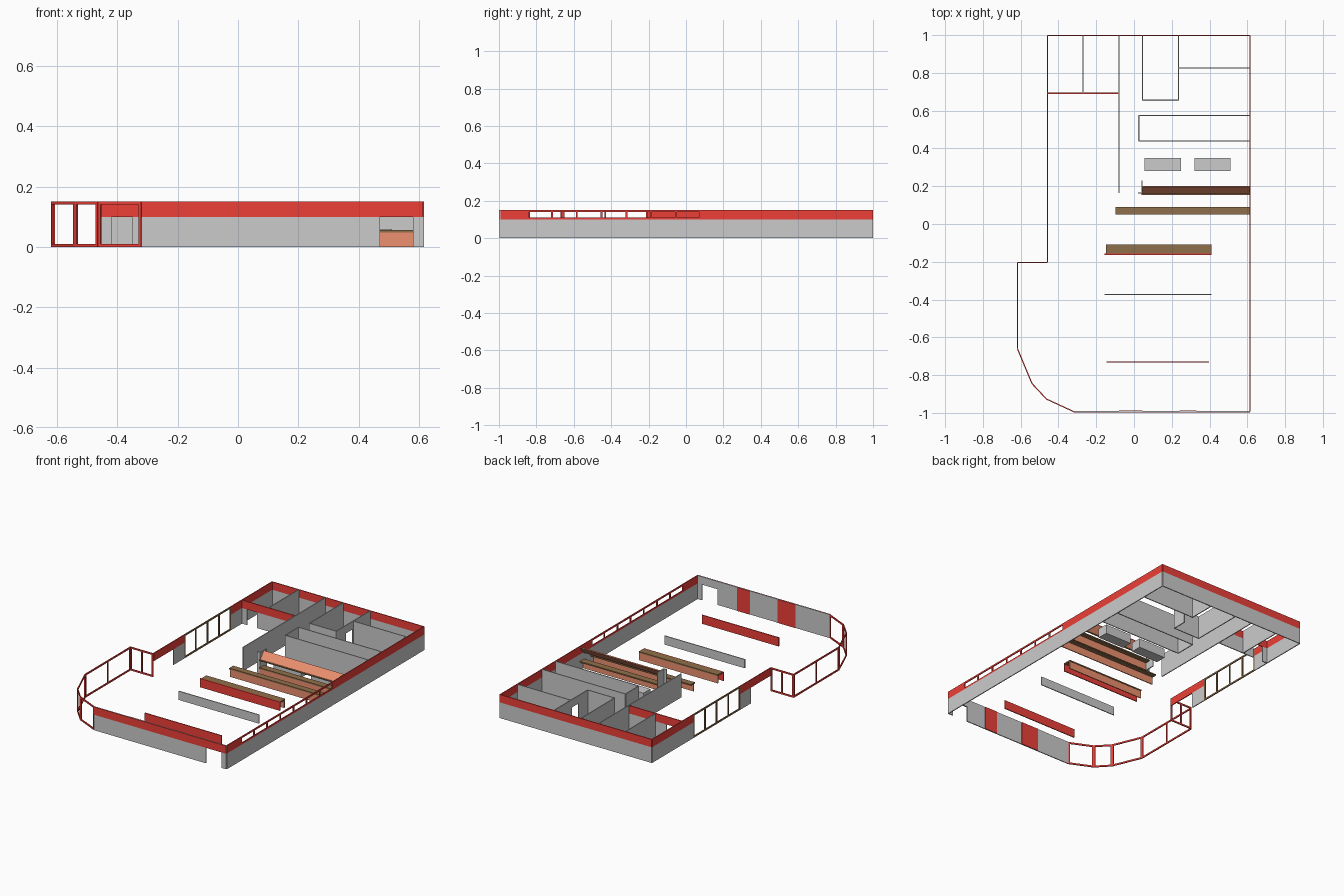
import bpy, bmesh
from mathutils import Vector

if "Cube" in bpy.data.objects:
    bpy.data.objects.remove(bpy.data.objects["Cube"])


def material(name, rgb):
    m = bpy.data.materials.new(name)
    m.diffuse_color = (*rgb, 1)
    m.use_nodes = True
    m.node_tree.nodes["Principled BSDF"].inputs["Base Color"].default_value = m.diffuse_color
    return m


RED = material("red", (0.85, 0.05, 0.04))
ORANGE = material("orange", (0.85, 0.28, 0.16))
BROWN = material("brown", (0.28, 0.16, 0.07))
H, BAND, T = 0.15, 0.10, 0.006


def extrude(name, pts, direction, mat=None):
    """Extrude a planar outline of 3D points along a direction."""
    bm = bmesh.new()
    f = bm.faces.new([bm.verts.new(p) for p in pts])
    res = bmesh.ops.extrude_face_region(bm, geom=[f])
    for v in res["geom"]:
        if isinstance(v, bmesh.types.BMVert):
            v.co += Vector(direction)
    bmesh.ops.recalc_face_normals(bm, faces=bm.faces)
    me = bpy.data.meshes.new(name)
    bm.to_mesh(me)
    bm.free()
    ob = bpy.data.objects.new(name, me)
    bpy.context.collection.objects.link(ob)
    if mat:
        me.materials.append(mat)
    return ob


def wall(name, a, b, z0=0, z1=H, mat=None, t=T):
    """Upright slab between two plan points."""
    a, b = Vector(a), Vector(b)
    d = (b - a).normalized()
    n = Vector((-d.y, d.x)) * t / 2
    return extrude(name, [(*p, z0) for p in (a + n, b + n, b - n, a - n)],
                   (0, 0, z1 - z0), mat)


def box(name, x0, x1, y0, y1, z0, z1, mat=None):
    return extrude(name, [(x0, y0, z0), (x1, y0, z0), (x1, y1, z0), (x0, y1, z0)],
                   (0, 0, z1 - z0), mat)


def window_frame(name, a, b, panes, z0, z1, mat, bar=0.01, t=T):
    """Rails and posts dividing a run into equal open panes."""
    a, b = Vector(a), Vector(b)
    d = (b - a).normalized()
    wall(name + "_sill", a, b, z0, z0 + bar, mat, t)
    wall(name + "_head", a, b, z1 - bar, z1, mat, t)
    for i in range(panes + 1):
        c = a.lerp(b, i / panes)
        p = a if i == 0 else c - d * bar / 2
        q = b if i == panes else c + d * bar / 2
        if i == 0:
            q = a + d * bar
        if i == panes:
            p = b - d * bar
        wall(name + "_post", p, q, z0 + bar, z1 - bar, mat, t)


# Outer walls: right, back and left
R, L, B, F = 0.614, -0.457, 0.997, -0.993
wall("right_wall", (R, F), (R, B), 0, BAND)
wall("right_band_rear", (R, 0.08), (R, B), BAND, H, RED)
wall("right_band_front", (R, F), (R, -0.85), BAND, H, RED)
window_frame("right_windows", (R, -0.85), (R, 0.08), 7, BAND, H, RED)
wall("back_wall", (L, B), (R, B), 0, BAND)
wall("back_band", (L, B), (R, B), BAND, H, RED)
wall("left_wall", (L, 0.58), (L, B), 0, BAND)
wall("left_band_rear", (L, 0.58), (L, B), BAND, H, RED)
window_frame("left_windows", (L, 0.11), (L, 0.58), 4, 0, H, BROWN)
wall("left_band_front", (L, -0.2), (L, 0.11), BAND, H, RED)
wall("left_pier", (L, 0), (L, 0.11), 0, BAND)

# Front wall with doorway, red outer band and red inner panels
wall("front_wall", (-0.32, F), (0.47, F), 0, H)
wall("front_door_lintel", (0.47, F), (0.58, F), BAND, H)
wall("front_door_side", (0.58, F), (R, F), 0, H)
wall("front_band", (-0.32, F - 0.004), (R, F - 0.004), BAND, H, RED, 0.003)
for x0, x1 in ((-0.08, 0.045), (0.24, 0.33)):
    wall("front_inner_panel", (x0, F + 0.004), (x1, F + 0.004), 0, H, RED, 0.003)

# Glazed corner
corner = [(L, -0.203), (-0.617, -0.203), (-0.617, -0.66), (-0.54, -0.845),
          (-0.463, -0.927), (-0.32, F)]
for a, b, n in zip(corner, corner[1:], (2, 2, 1, 1, 1)):
    window_frame("corner_glazing", a, b, n, 0, H, RED)

# Rear rooms
rooms = [((-0.27, 0.69), (-0.27, B)), ((-0.08, 0.165), (-0.08, B)),
         ((0.045, 0.655), (0.045, B)), ((0.045, 0.655), (0.235, 0.655)),
         ((0.235, 0.655), (0.235, 0.75)), ((0.235, 0.82), (0.235, B)),
         ((0.235, 0.825), (R, 0.825)), ((0.025, 0.575), (R, 0.575)),
         ((0.025, 0.44), (R, 0.44)), ((0.025, 0.44), (0.025, 0.575)),
         ((0.042, 0.165), (0.042, 0.23)), ((0.02, 0.165), (0.042, 0.165))]
for a, b in rooms:
    wall("room_wall", a, b)
wall("room_door_lintel", (0.235, 0.75), (0.235, 0.82), BAND, H)
wall("washroom_band", (L, 0.692), (-0.08, 0.692), BAND, H, RED)
wall("washroom_wall_left", (L, 0.692), (-0.42, 0.692), 0, BAND)
wall("washroom_wall", (-0.35, 0.692), (-0.08, 0.692), 0, BAND)

# Kitchen worktops
for x0, x1 in ((0.055, 0.25), (0.32, 0.51)):
    box("kitchen_worktop", x0, x1, 0.28, 0.35, 0, 0.06)

# Overhead sloped panel
extrude("overhead_panel", [(0.04, 0.16, 0.105), (0.04, 0.197, 0.15), (0.04, 0.2, 0.145),
                           (0.04, 0.165, 0.10)], (0.574, 0, 0), ORANGE)
box("overhead_trim", 0.04, R, 0.153, 0.162, 0.10, 0.106, BROWN)

# Counters: thin top on upright panels
wall("rear_counter_front", (0.04, 0.162), (R, 0.162), 0, 0.048, ORANGE)
box("rear_counter_top", 0.04, R, 0.155, 0.197, 0.048, 0.056, BROWN)
wall("service_counter_front", (-0.095, 0.056), (R, 0.056), 0, 0.048, ORANGE)
box("service_counter_top", -0.097, R, 0.05, 0.09, 0.048, 0.056, BROWN)
wall("bar_back", (-0.147, -0.114), (0.408, -0.114), 0, 0.048, ORANGE)
box("bar_top", -0.148, 0.409, -0.157, -0.108, 0.048, 0.056, BROWN)
wall("bar_front", (-0.155, -0.16), (0.41, -0.16), 0, 0.056, RED)

# Low seating dividers
wall("middle_divider", (-0.155, -0.373), (0.41, -0.373), 0, 0.056)
wall("front_divider", (-0.145, -0.73), (0.397, -0.73), 0, 0.056, RED)
